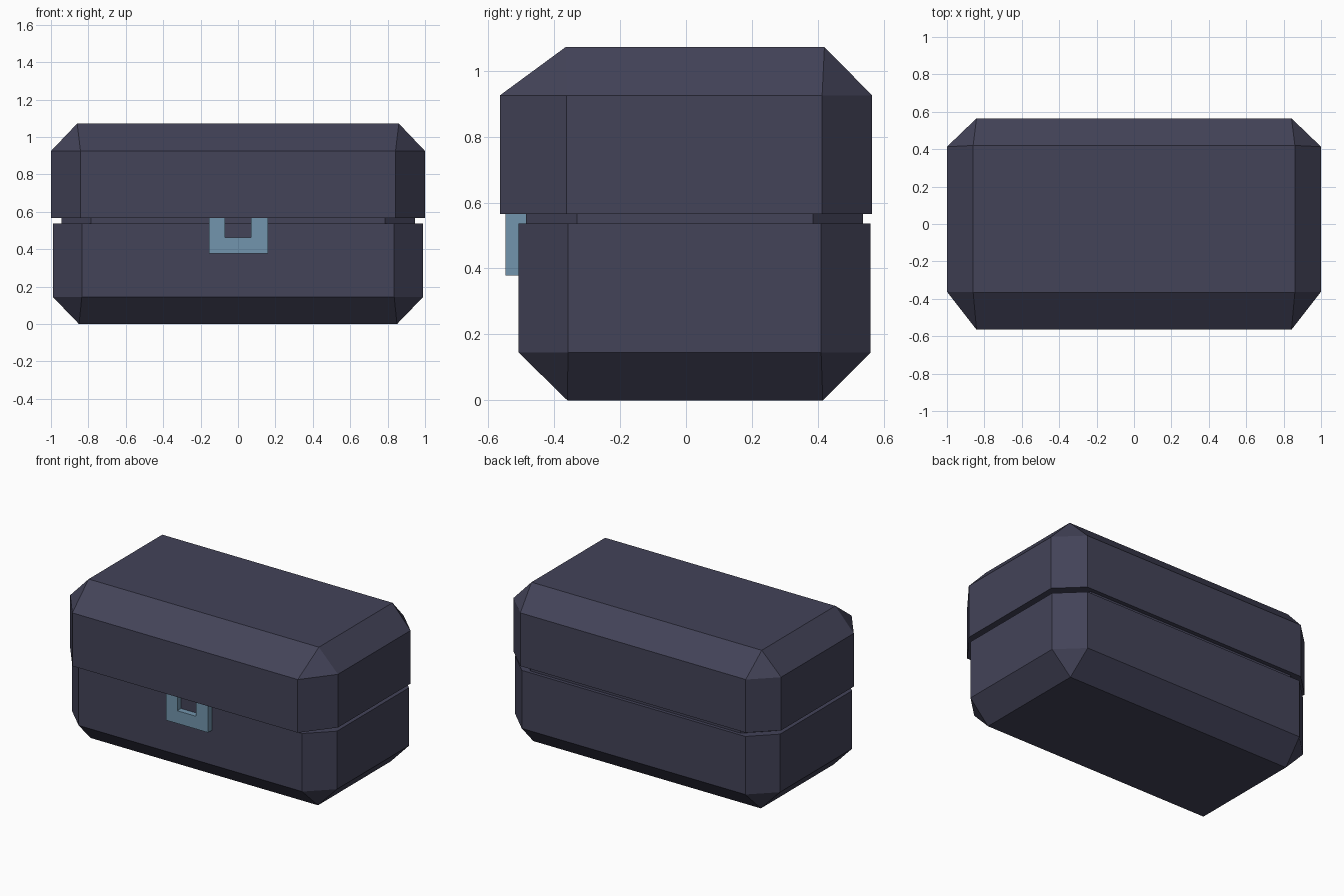
import bpy
import bmesh

cube = bpy.data.objects.get("Cube")
if cube:
    bpy.data.objects.remove(cube, do_unlink=True)


def material(name, rgb):
    mat = bpy.data.materials.new(name)
    mat.use_nodes = True
    color = (*rgb, 1)
    mat.diffuse_color = color
    mat.node_tree.nodes["Principled BSDF"].inputs["Base Color"].default_value = color
    return mat


def finish(name, bm, mat):
    bmesh.ops.remove_doubles(bm, verts=bm.verts, dist=0.0001)
    bmesh.ops.recalc_face_normals(bm, faces=bm.faces)
    mesh = bpy.data.meshes.new(name)
    bm.to_mesh(mesh)
    bm.free()
    mesh.materials.append(mat)
    obj = bpy.data.objects.new(name, mesh)
    bpy.context.collection.objects.link(obj)
    return obj


def ring(bm, z, half, inner, front, front_in, back_in, back):
    """Rectangle with clipped corners; equal inner and outer limits give sharp corners."""
    right = [(inner, front), (half, front_in), (half, back_in), (inner, back)]
    outline = right + [(-x, y) for x, y in reversed(right)]
    return [bm.verts.new((x, y, z)) for x, y in outline]


def shell(name, rings, mat):
    """Closed solid lofted through a stack of clipped rectangles."""
    bm = bmesh.new()
    loops = [ring(bm, *r) for r in rings]
    for low, high in zip(loops, loops[1:]):
        for i in range(len(low)):
            j = (i + 1) % len(low)
            bm.faces.new((low[i], low[j], high[j], high[i]))
    bm.faces.new(loops[0])
    bm.faces.new(loops[-1])
    return finish(name, bm, mat)


slate = material("dark slate", (0.056, 0.056, 0.098))
steel = material("blue steel", (0.17, 0.30, 0.42))

# Lower body, tapering to a sharp-cornered bottom
base_rim = (0.99, 0.835, -0.508, -0.358, 0.41, 0.56)
shell("base", [(0, 0.85, 0.85, -0.36, -0.36, 0.415, 0.415),
               (0.145, *base_rim), (0.537, *base_rim)], slate)

# Recessed seam between base and lid
neck_rim = (0.945, 0.785, -0.485, -0.33, 0.385, 0.537)
shell("neck", [(0.52, *neck_rim), (0.58, *neck_rim)], slate)

# Lid, tapering to a sharp-cornered top
lid_rim = (1.0, 0.842, -0.565, -0.362, 0.413, 0.565)
shell("lid", [(0.566, *lid_rim), (0.925, *lid_rim),
              (1.072, 0.86, 0.86, -0.365, -0.365, 0.42, 0.42)], slate)

# U-shaped latch hanging from the lid
bm = bmesh.new()
profile = [(-0.155, 0.378), (0.16, 0.378), (0.16, 0.566), (0.07, 0.566),
           (0.07, 0.464), (-0.07, 0.464), (-0.07, 0.566), (-0.155, 0.566)]
face = bm.faces.new([bm.verts.new((x, -0.548, z)) for x, z in profile])
back = bmesh.ops.extrude_face_region(bm, geom=[face])["geom"]
bmesh.ops.translate(bm, vec=(0, 0.063, 0),
                    verts=[v for v in back if isinstance(v, bmesh.types.BMVert)])
finish("latch", bm, steel)
